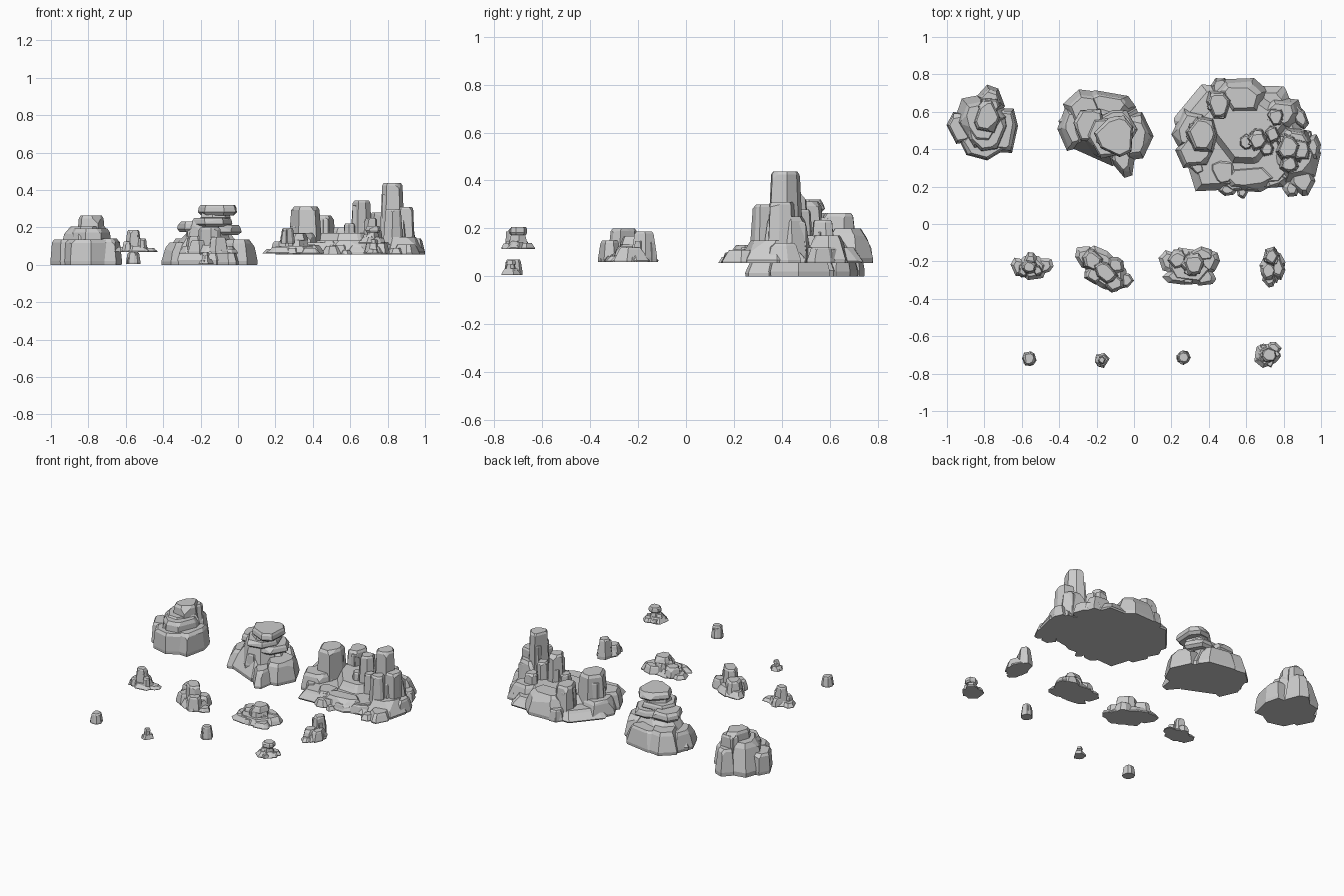
import bpy, bmesh, math, random
from mathutils import Vector

random.seed(11)


def block(bm_out, x, y, rx, ry, z0, z1, taper=0.8, rot=0, sides=0, chips=3):
    """One chipped, faceted rock block exactly filling its footprint."""
    sides = sides or random.choice((6, 6, 7))
    ang = [(i + random.uniform(-.3, .3)) * math.tau / sides for i in range(sides)]
    rad = [random.uniform(.88, 1.06) for _ in ang]
    pts = [(r * math.cos(a), r * math.sin(a)) for a, r in zip(ang, rad)]
    lo = [min(p[k] for p in pts) for k in (0, 1)]
    hi = [max(p[k] for p in pts) for k in (0, 1)]
    pts = [tuple(2 * (p[k] - lo[k]) / (hi[k] - lo[k]) - 1 for k in (0, 1)) for p in pts]
    h, c, s = z1 - z0, math.cos(math.radians(rot)), math.sin(math.radians(rot))
    bevel = min(.2 * min(rx, ry), .25 * h)
    shrink = taper - bevel / min(rx, ry) * .6
    if taper > .94:      # cap slabs are rounded under as well as over
        profile = [(0, .84), (.3 * h, 1), (h - bevel, taper), (h, shrink)]
    else:
        profile = [(0, .98), (.15 * h, 1), (h - bevel, taper), (h, shrink)]
    bm = bmesh.new()
    rings = []
    for z, k in profile:
        ring = []
        for px, py in pts:
            u, v = px * rx * k, py * ry * k
            ring.append(bm.verts.new((x + u * c - v * s, y + u * s + v * c, z0 + z)))
        rings.append(ring)
    for a, b in zip(rings, rings[1:]):
        for i in range(sides):
            j = (i + 1) % sides
            bm.faces.new((a[i], a[j], b[j], b[i]))
    bm.faces.new(rings[0][::-1])
    bm.faces.new(rings[-1])
    # knock a few corners off
    for _ in range(chips):
        a = random.uniform(0, math.tau)
        n = Vector((math.cos(a), math.sin(a), random.uniform(.5, 1.1))).normalized()
        d = max(v.co.dot(n) for v in bm.verts) - random.uniform(.04, .13) * min(rx, ry, h * 1.5)
        bmesh.ops.bisect_plane(bm, geom=bm.verts[:] + bm.edges[:] + bm.faces[:], dist=1e-6,
                               plane_co=n * d, plane_no=n, clear_outer=True)
        bmesh.ops.holes_fill(bm, edges=bm.edges[:], sides=0)
    tmp = bpy.data.meshes.new("tmp")
    bm.to_mesh(tmp)
    bm.free()
    bm_out.from_mesh(tmp)
    bpy.data.meshes.remove(tmp)


def crag(bm, part, shards):
    """A block with smaller columns split off around its rim."""
    x, y, rx, ry, z0, z1, taper = part[:7]
    rot = part[7] if len(part) > 7 else 0
    block(bm, *part)
    start = random.uniform(0, math.tau)
    for i in range(shards):
        a = start + (i + random.uniform(-.25, .25)) * math.tau / shards
        u, v = .64 * rx * math.cos(a), .64 * ry * math.sin(a)
        c, s = math.cos(math.radians(rot)), math.sin(math.radians(rot))
        f = random.uniform(.28, .36)
        top = z0 + (z1 - z0) * random.uniform(.45, .92)
        block(bm, x + u * c - v * s, y + u * s + v * c, rx * f, ry * f, z0, top,
              random.uniform(.75, .9), rot, random.choice((4, 5, 5)), 2)


def formation(name, groups):
    """groups: list of (shard count, parts), part = x, y, rx, ry, z0, z1, taper[, rot]."""
    bm = bmesh.new()
    for shards, parts in groups:
        for p in parts:
            crag(bm, p, shards)
    bmesh.ops.recalc_face_normals(bm, faces=bm.faces[:])
    me = bpy.data.meshes.new(name)
    bm.to_mesh(me)
    bm.free()
    ob = bpy.data.objects.new(name, me)
    bpy.context.collection.objects.link(ob)
    return ob


def rubble(cx, cy, rx, ry, z0, count, size, height):
    """Low boulders strung along an ellipse, turned to follow it."""
    out = []
    for i in range(count):
        a = (i + random.uniform(-.3, .3)) * math.tau / count
        r = size * random.uniform(.75, 1.1)
        out.append((cx + rx * math.cos(a), cy + ry * math.sin(a), r * .65, r * 1.2,
                    z0, z0 + height * random.uniform(.5, 1), .75, math.degrees(a)))
    return out


# Large domed boulder, back left
formation("domed_boulder", [
    (0, [(-.81, .54, .155, .16, 0, .205, .75), (-.92, .52, .08, .085, 0, .135, .9, 10),
         (-.765, .655, .075, .09, 0, .17, .75), (-.715, .50, .095, .12, 0, .14, .88),
         (-.80, .435, .135, .09, 0, .135, .93, -12), (-.79, .49, .12, .11, 0, .195, .88),
         (-.775, .62, .07, .06, 0, .245, .8)]),
    (3, [(-.785, .575, .085, .105, 0, .265, .78)]),
])

# Large boulder carrying stacked slabs, back middle
formation("stacked_slab_boulder", [
    (0, [(-.17, .50, .24, .17, 0, .165, .65, -15), (-.26, .605, .12, .115, 0, .14, .74),
         (-.005, .47, .11, .13, 0, .135, .82), (-.07, .355, .07, .11, 0, .10, .7, 20),
         (-.31, .51, .10, .12, 0, .12, .75), (-.14, .63, .15, .075, 0, .13, .75, -8),
         (-.24, .53, .085, .085, .175, .232, .95), (-.11, .50, .13, .11, .16, .212, .95),
         (-.14, .46, .11, .11, .205, .25, .96), (-.12, .47, .08, .08, .24, .28, .95),
         (-.10, .465, .105, .11, .265, .32, .96, 15)]),
    (4, [(-.16, .48, .13, .12, .05, .235, .75)]),
])

# Wide plateau with towers, back right
base = [(.58, .46, .37, .285, .055, .12, .9), (.60, .50, .29, .21, .055, .17, .78),
        (.57, .68, .15, .10, .055, .20, .72), (.86, .36, .14, .14, .055, .15, .75),
        (.90, .24, .07, .09, .055, .11, .78), (.94, .40, .06, .08, .055, .14, .75),
        (.33, .40, .11, .10, .055, .17, .85), (.30, .50, .10, .12, .055, .16, .8),
        (.62, .25, .19, .08, .055, .13, .7), (.47, .72, .06, .06, .055, .13, .8),
        (.78, .59, .12, .09, .055, .17, .7), (.48, .28, .09, .09, .055, .13, .75)]
towers = [(.36, .48, .09, .10, .06, .312, .84), (.455, .635, .072, .08, .06, .265, .78),
          (.66, .45, .06, .065, .06, .345, .78), (.855, .42, .10, .10, .06, .25, .8),
          (.825, .415, .068, .075, .06, .438, .8), (.755, .57, .05, .05, .06, .235, .8)]
formation("towered_plateau", [
    (0, base), (4, towers),
    (0, [(.89, .40, .055, .06, .06, .31, .85), (.83, .32, .055, .055, .06, .30, .75),
         (.74, .48, .045, .05, .06, .28, .8), (.71, .40, .04, .04, .06, .25, .8),
         (.60, .44, .04, .05, .06, .22, .8)]),
    (0, rubble(.60, .455, .325, .25, .055, 17, .06, .08)),
    (0, [(.50, .185, .05, .035, .055, .10, .7), (.84, .19, .05, .045, .055, .09, .7),
         (.46, .74, .045, .04, .055, .13, .8), (.58, .165, .03, .03, .055, .08, .7)]),
])

# Medium rocks, middle row
formation("slim_spire_rock", [
    (3, [(-.55, -.235, .09, .065, .07, .10, .75), (-.56, -.23, .045, .042, .07, .186, .72)]),
    (0, [(-.48, -.225, .05, .042, .07, .09, .7), (-.615, -.23, .045, .05, .07, .095, .7),
         (-.515, -.25, .03, .03, .07, .14, .8), (-.59, -.25, .03, .035, .07, .125, .75),
         (-.555, -.19, .04, .04, .07, .12, .7)]),
])
formation("leaning_block_rock", [
    (3, [(-.16, -.245, .155, .09, .06, .105, .8, -38), (-.155, -.255, .075, .05, .06, .20, .82, -40)]),
    (0, [(-.22, -.20, .065, .055, .06, .155, .8, -40), (-.11, -.315, .06, .05, .06, .15, .8, -30),
         (-.21, -.27, .055, .045, .06, .13, .75, -30), (-.10, -.22, .06, .045, .06, .125, .75, -40),
         (-.265, -.18, .05, .06, .06, .10, .7), (-.045, -.30, .045, .04, .06, .085, .8)]),
])
formation("low_mesa_rock", [
    (5, [(.30, -.225, .13, .10, .06, .10, .8), (.31, -.215, .075, .07, .06, .145, .8)]),
    (0, [(.32, -.215, .055, .06, .13, .168, .85), (.19, -.20, .06, .06, .06, .085, .75),
         (.40, -.20, .06, .065, .06, .105, .75), (.24, -.275, .09, .05, .06, .095, .7),
         (.36, -.165, .08, .045, .06, .11, .75), (.23, -.19, .055, .055, .06, .125, .8),
         (.38, -.28, .06, .05, .06, .09, .75)]),
])
formation("ridge_spire_rock", [
    (3, [(.74, -.225, .07, .09, .06, .105, .7), (.735, -.175, .045, .055, .06, .187, .72)]),
    (0, [(.725, -.295, .04, .045, .06, .085, .7), (.77, -.23, .04, .07, .06, .12, .7),
         (.72, -.25, .045, .055, .06, .125, .75)]),
])

# Small stones, front row
formation("small_stump", [
    (4, [(-.56, -.72, .039, .039, .005, .07, .8, 0, 8)])])
formation("small_spire", [
    (3, [(-.17, -.73, .04, .04, .005, .032, .8)]),
    (0, [(-.172, -.73, .022, .022, .005, .055, .75), (-.172, -.728, .021, .02, .05, .068, .85)]),
])
formation("small_column", [
    (5, [(.265, -.715, .039, .039, .115, .198, .76, 0, 8)])])
formation("small_mushroom_rock", [
    (4, [(.715, -.705, .072, .065, .115, .148, .72)]),
    (0, [(.745, -.67, .045, .04, .115, .14, .75), (.72, -.70, .038, .04, .12, .18, .75),
         (.70, -.705, .035, .035, .14, .165, .8), (.722, -.70, .04, .038, .172, .207, .95)]),
])
